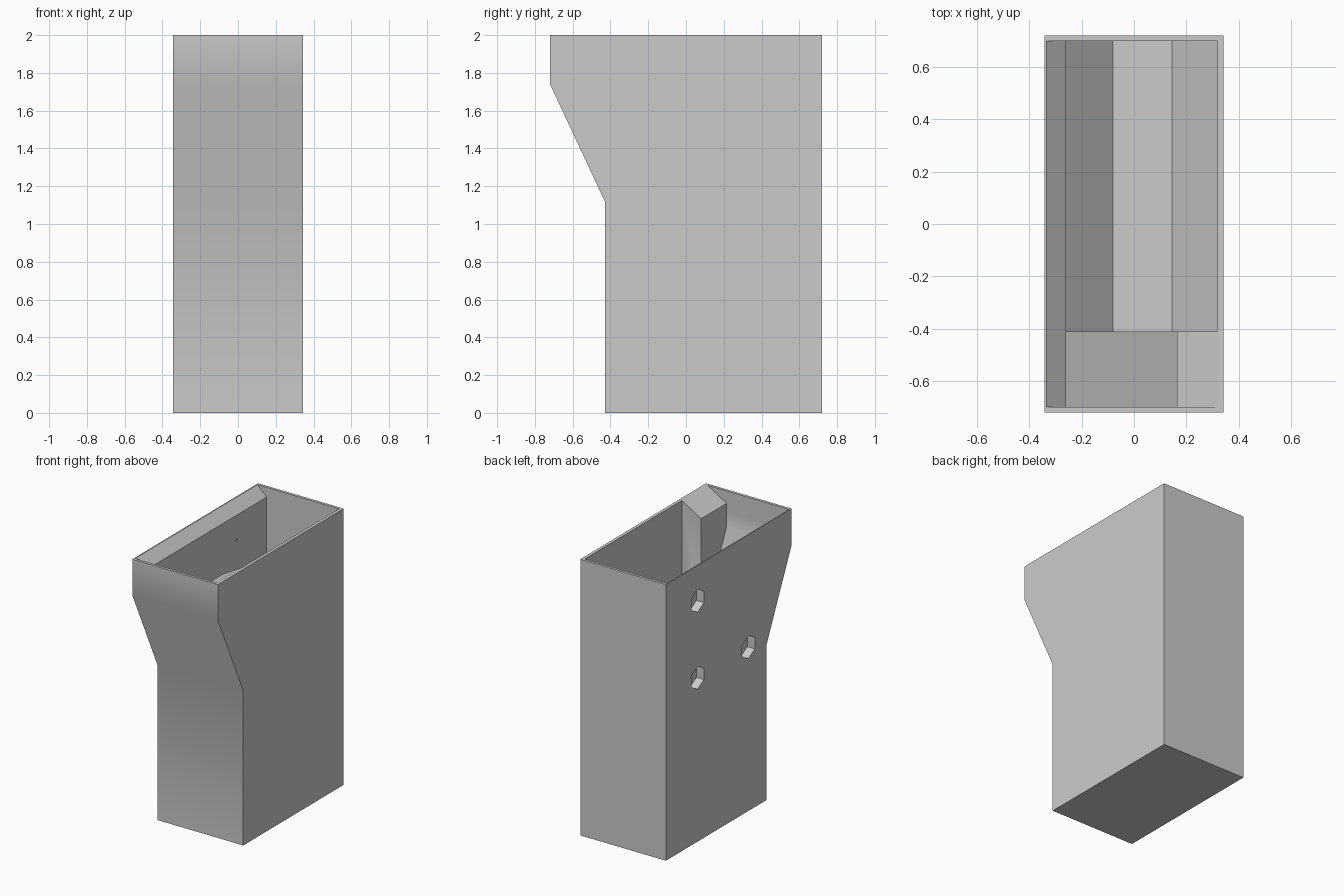
import bpy
import math
from mathutils import Vector

cube = bpy.data.objects.get("Cube")
if cube:
    bpy.data.objects.remove(cube, do_unlink=True)

grey = bpy.data.materials.new("light grey plastic")
grey.use_nodes = True
colour = (0.6, 0.6, 0.6, 1)
grey.diffuse_color = colour
grey.node_tree.nodes["Principled BSDF"].inputs["Base Color"].default_value = colour


def prism(name, profile, axis, start, end):
    """Extrude a 2D profile along x (points are y, z) or y (points are x, z)."""
    def place(p, d):
        return (d, p[0], p[1]) if axis == "x" else (p[0], d, p[1])
    n = len(profile)
    verts = [place(p, d) for d in (start, end) for p in profile]
    faces = [list(range(n)), list(range(n, 2 * n))]
    faces += [(i, (i + 1) % n, n + (i + 1) % n, n + i) for i in range(n)]
    mesh = bpy.data.meshes.new(name)
    mesh.from_pydata(verts, [], faces)
    obj = bpy.data.objects.new(name, mesh)
    bpy.context.collection.objects.link(obj)
    obj.data.materials.append(grey)
    # Make the normals point outward
    bpy.context.view_layer.objects.active = obj
    obj.select_set(True)
    bpy.ops.object.mode_set(mode="EDIT")
    bpy.ops.mesh.select_all(action="SELECT")
    bpy.ops.mesh.normals_make_consistent(inside=False)
    bpy.ops.object.mode_set(mode="OBJECT")
    obj.select_set(False)
    return obj


def ring(y, z, radius, sides):
    """Polygon outline with a corner at the top."""
    return [(y + radius * math.sin(math.tau * i / sides),
             z + radius * math.cos(math.tau * i / sides)) for i in range(sides)]


def cut(target, cutter):
    mod = target.modifiers.new(cutter.name, "BOOLEAN")
    mod.operation = "DIFFERENCE"
    mod.solver = "EXACT"
    mod.object = cutter
    bpy.context.view_layer.objects.active = target
    bpy.ops.object.modifier_apply(modifier=mod.name)
    bpy.data.objects.remove(cutter, do_unlink=True)


# Outer shell with the overhanging front lip
body = prism("bin_body", [(-0.43, 0), (0.72, 0), (0.72, 2), (-0.72, 2),
                          (-0.72, 1.74), (-0.43, 1.12)], "x", -0.343, 0.343)

# Main cavity: hopper floor below, chamfered thick wall above
cut(body, prism("main_cavity", [
    (-0.08, 0.02), (0.145, 0.02), (0.32, 0.2), (0.32, 2.1), (-0.335, 2.1),
    (-0.335, 2.0), (-0.26, 1.93), (-0.26, 0.2)], "y", -0.41, 0.70))

# Sloping front chute beside the solid corner block
cut(body, prism("front_chute", [
    (-0.70, 1.95), (-0.70, 1.74), (-0.41, 1.12), (-0.2, 1.12), (-0.2, 1.95)],
    "x", -0.26, 0.165))

# Chamfered mouth of the chute and sloped top of the corner block
cut(body, prism("chute_mouth", [
    (-0.26, 1.85), (0.165, 1.85), (0.165, 1.91), (0.32, 2.0), (0.32, 2.1),
    (-0.335, 2.1), (-0.335, 2.0), (-0.26, 1.93)], "y", -0.70, -0.3))

# Hexagonal recesses with small through holes in the thick wall
for y, z in ((0.357, 1.745), (0.357, 1.187), (-0.225, 1.187)):
    cut(body, prism("hex_recess", ring(y, z, 0.083, 6), "x", -0.4, -0.283))
    cut(body, prism("screw_hole", ring(y, z, 0.012, 8), "x", -0.4, -0.2))

body.select_set(True)
bpy.context.view_layer.objects.active = body
bpy.ops.object.shade_smooth_by_angle(angle=math.radians(30))
